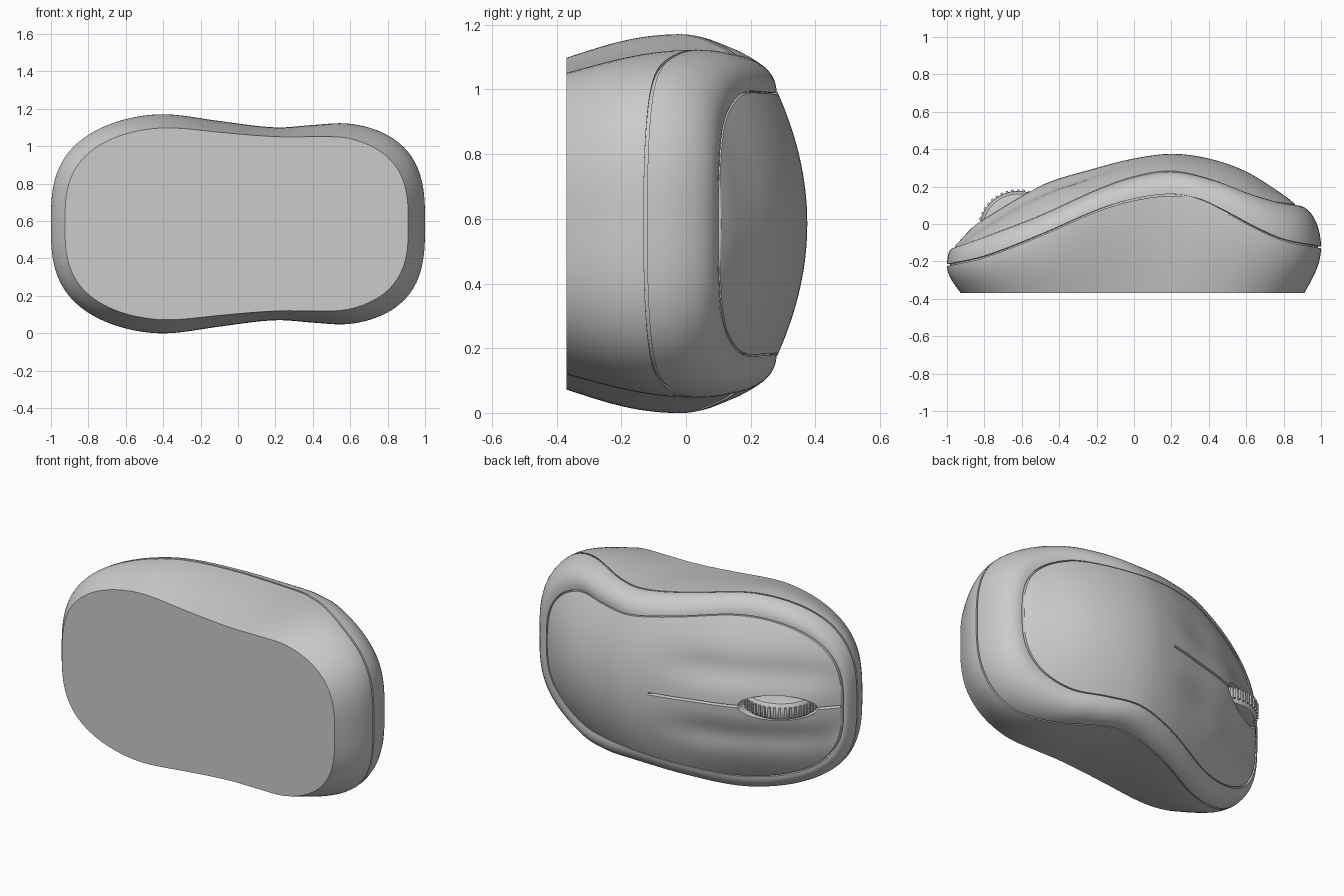
import bpy, bmesh, math
from mathutils import Matrix

if "Cube" in bpy.data.objects:
    bpy.data.objects.remove(bpy.data.objects["Cube"])

MID_Z, BASE_Y, STEPS = 0.585, -0.37, 96


def material(name, rgb):
    m = bpy.data.materials.new(name)
    m.use_nodes = True
    m.diffuse_color = (*rgb, 1)
    m.node_tree.nodes["Principled BSDF"].inputs["Base Color"].default_value = (*rgb, 1)
    return m


grey = material("light grey", (0.6, 0.6, 0.6))


def curve(points):
    """Smooth interpolation through a few (position, value) points."""
    def slope(i):
        a, b = points[max(i - 1, 0)], points[min(i + 1, len(points) - 1)]
        return (b[1] - a[1]) / (b[0] - a[0])

    def f(x):
        x = min(max(x, points[0][0]), points[-1][0])
        i = max(k for k in range(len(points) - 1) if points[k][0] <= x)
        (x0, y0), (x1, y1) = points[i], points[i + 1]
        d = x1 - x0
        t = (x - x0) / d
        return ((1 + 2 * t) * (1 - t) ** 2 * y0 + t * (1 - t) ** 2 * d * slope(i)
                + t * t * (3 - 2 * t) * y1 + t * t * (t - 1) * d * slope(i + 1))
    return f


# Height profiles along the length: side seam, panel edge, panel crest
seam_y = curve([(-1, -.22), (-.8, -.175), (-.5, -.06), (-.2, .07), (0, .13), (.2, .155),
                (.35, .13), (.5, .06), (.65, -.02), (.8, -.085), (1, -.125)])
edge_y = curve([(-.97, -.13), (-.8, -.07), (-.5, .045), (-.2, .18), (0, .25), (.2, .28),
                (.4, .24), (.6, .165), (.75, .12), (.87, .1)])
crest_y = curve([(-.97, -.13), (-.83, .01), (-.5, .205), (-.2, .3), (0, .35), (.2, .375),
                 (.4, .35), (.6, .28), (.8, .155), (.87, .1)])

# Half widths of the waisted outlines
seam_w = curve([(-1, .6), (-.45, .603), (-.1, .55), (.2, .517), (.4, .54), (.6, .58), (1, .62)])
base_w = curve([(-1, .53), (-.45, .53), (-.1, .49), (.2, .468), (.4, .48), (.6, .51), (1, .53)])
panel_w = curve([(-1, .51), (-.45, .505), (-.1, .45), (.2, .41), (.4, .425), (.6, .46), (1, .46)])


def outline(front, back, width):
    """Rounded closed outline as (x, v) points, starting at the back."""
    pts = []
    for k in range(2 * STEPS):
        c, s = math.cos(math.pi * k / STEPS), math.sin(math.pi * k / STEPS)
        r = (abs(c) ** 3 + abs(s) ** 3) ** (-1 / 3)
        x = (front + back) / 2 + (back - front) / 2 * r * c
        pts.append((x, width(x) * r * s))
    return pts


seam = [(x, seam_y(x), v) for x, v in outline(-1, 1, seam_w)]
base = [(x, BASE_Y, v) for x, v in outline(-.925, .91, base_w)]
panel = [(x, edge_y(x), v) for x, v in outline(-.97, .87, panel_w)]


def blend(a, b, flat, rise):
    return [(p[0] + (q[0] - p[0]) * flat, p[1] + (q[1] - p[1]) * rise,
             p[2] + (q[2] - p[2]) * flat) for p, q in zip(a, b)]


def moved(ring, scale, dy):
    return [(x * scale, y + dy, v * scale) for x, y, v in ring]


# Shell rings: lower side, seam groove, upper band, panel groove
rings = [base]
for i in range(1, 12):
    s = i / 12
    rings.append(blend(base, seam, math.sin(s * math.pi / 2), s))
rings += [moved(seam, 1, -.005), moved(seam, .984, -.005), moved(seam, .984, .005), moved(seam, 1, .005)]
for i in range(1, 11):
    a = i / 10 * math.pi / 2
    rings.append(blend(seam, panel, 1 - math.cos(a), math.sin(a)))
rings += [moved(panel, .996, -.018), moved(panel, .988, -.018)]
panel_rim = moved(panel, .988, .004)
rings.append(panel_rim)


def panel_height(x, edge, v, half):
    """Crowned panel with a finger hollow on each button."""
    u = v / half if half > 1e-4 else 1
    y = edge + max(crest_y(x) - edge, 0) * (1 - u * u)
    fade = min(max((.05 - x) / .4, 0), 1)
    hollow = .03 * fade * fade * (3 - 2 * fade) * math.exp(-((abs(v) - .2) / .09) ** 2)
    return y - hollow * (1 - u * u) * min(1, half / .4)


def body_mesh():
    bm = bmesh.new()
    rows = [[bm.verts.new((x, y, MID_Z + v)) for x, y, v in ring] for ring in rings]
    bm.faces.new(rows[0])
    n = 2 * STEPS
    for lo, hi in zip(rows, rows[1:]):
        for k in range(n):
            bm.faces.new((lo[k], lo[(k + 1) % n], hi[(k + 1) % n], hi[k]))
    # Crowned top panel, strip by strip, with a split line between the buttons
    cols = 20
    previous = None
    for k in range(1, STEPS):
        x, edge, half = panel_rim[k]
        strip = [rows[-1][n - k]]
        for j in range(1 - cols, cols):
            v = half * j / cols
            if abs(j) == 1:
                v = math.copysign(min(.007, half / cols), j)
            y = panel_height(x, edge, v, half)
            if j == 0 and x < 0:
                y -= .025
            strip.append(bm.verts.new((x, y, MID_Z + v)))
        strip.append(rows[-1][k])
        if previous:
            for a in range(2 * cols):
                bm.faces.new((previous[a], previous[a + 1], strip[a + 1], strip[a]))
        else:
            for a in range(2 * cols):
                bm.faces.new((rows[-1][0], strip[a + 1], strip[a]))
        previous = strip
    for a in range(2 * cols):
        bm.faces.new((rows[-1][STEPS], previous[a], previous[a + 1]))
    bmesh.ops.recalc_face_normals(bm, faces=bm.faces)
    return bm


def add_object(name, bm):
    mesh = bpy.data.meshes.new(name)
    bm.to_mesh(mesh)
    bm.free()
    mesh.materials.append(grey)
    ob = bpy.data.objects.new(name, mesh)
    bpy.context.collection.objects.link(ob)
    return ob


def smooth(ob, angle):
    bpy.ops.object.select_all(action="DESELECT")
    ob.select_set(True)
    bpy.context.view_layer.objects.active = ob
    bpy.ops.object.shade_smooth_by_angle(angle=math.radians(angle))


body = add_object("body_shell", body_mesh())

# Oval wheel slot cut into the panel
bm = bmesh.new()
bmesh.ops.create_cone(bm, cap_ends=True, segments=48, radius1=1, radius2=1, depth=.7,
                      matrix=Matrix.Translation((-.68, .08, MID_Z))
                      @ Matrix.Diagonal((.19, 1, .075, 1)) @ Matrix.Rotation(math.pi / 2, 4, "X"))
cutter = add_object("slot_cutter", bm)
cutter.hide_render = True
cut = body.modifiers.new("wheel_slot", "BOOLEAN")
cut.object = cutter
cut.solver = "EXACT"
bpy.context.view_layer.objects.active = body
bpy.ops.object.modifier_apply(modifier=cut.name)
bpy.data.objects.remove(cutter)
smooth(body, 35)

# Scroll wheel with rounded rim
HUB = Matrix.Translation((-.62, -.03, MID_Z))
bm = bmesh.new()
profile = [(0, -.055), (.16, -.055), (.19, -.048), (.203, -.03), (.207, 0),
           (.203, .03), (.19, .048), (.16, .055), (0, .055)]
verts = [bm.verts.new((r, 0, z)) for r, z in profile]
edges = [bm.edges.new(pair) for pair in zip(verts, verts[1:])]
bmesh.ops.spin(bm, geom=verts + edges, axis=(0, 0, 1), cent=(0, 0, 0), angle=math.tau, steps=64)
bmesh.ops.remove_doubles(bm, verts=bm.verts, dist=1e-5)
bmesh.ops.recalc_face_normals(bm, faces=bm.faces)
bm.transform(HUB)
smooth(add_object("scroll_wheel", bm), 40)

# Grip ribs around the wheel
bm = bmesh.new()
for i in range(44):
    bmesh.ops.create_cube(bm, size=1, matrix=HUB @ Matrix.Rotation(math.tau * i / 44, 4, "Z")
                          @ Matrix.Translation((.204, 0, 0)) @ Matrix.Diagonal((.022, .013, .06, 1)))
add_object("wheel_ribs", bm)
